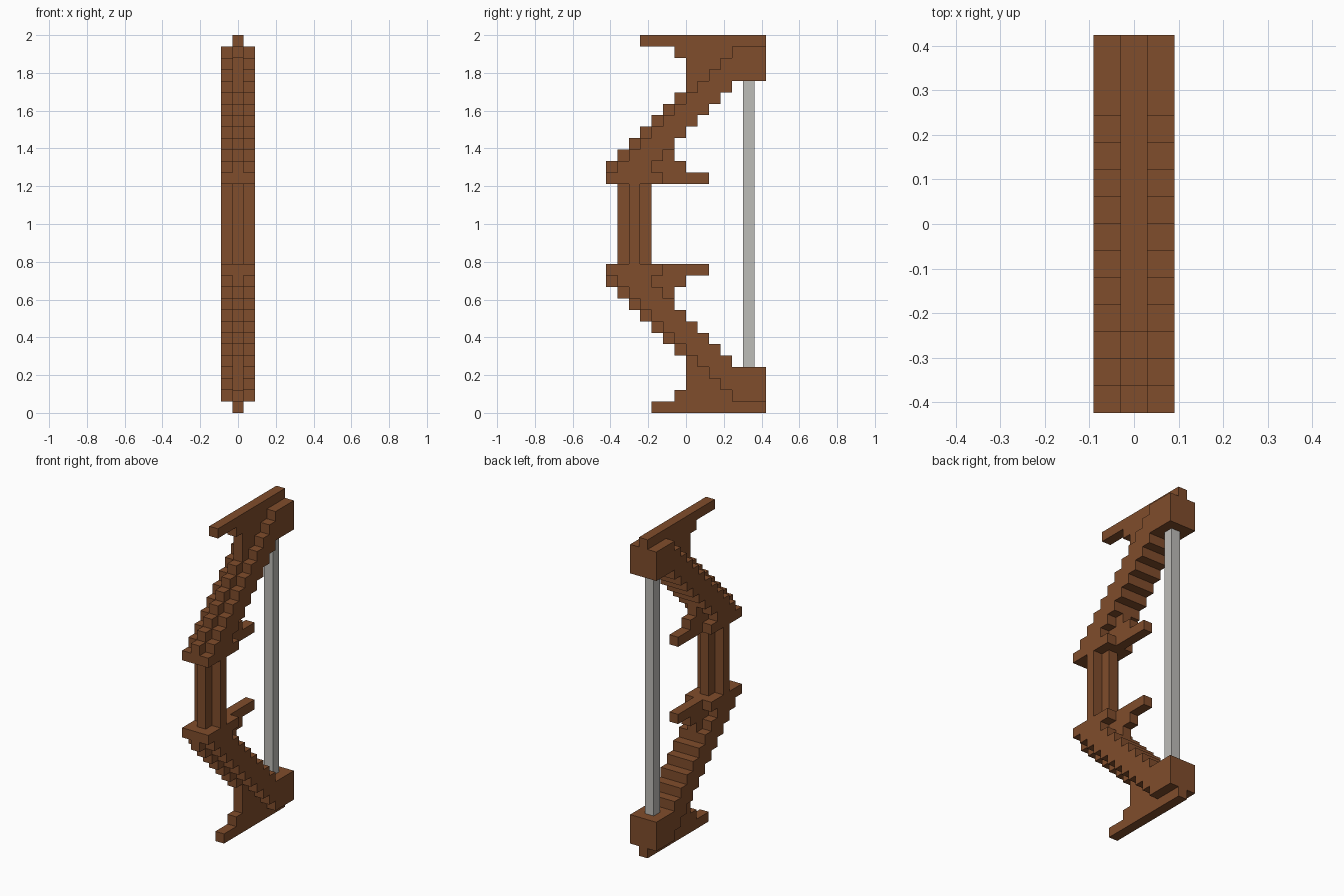
import bpy
import bmesh

if "Cube" in bpy.data.objects:
    bpy.data.objects.remove(bpy.data.objects["Cube"], do_unlink=True)

ROWS = 33            # height of the bow in blocks
U = 2 / ROWS         # size of one block


def make_material(name, rgb):
    mat = bpy.data.materials.new(name)
    mat.use_nodes = True
    color = (*rgb, 1)
    mat.diffuse_color = color
    mat.node_tree.nodes["Principled BSDF"].inputs["Base Color"].default_value = color
    return mat


wood = make_material("brown wood", (0.216, 0.074, 0.025))
cord = make_material("grey cord", (0.515, 0.508, 0.485))


def stepped_outline(spans, base):
    """Trace rows of (start, end) block spans as one closed outline."""
    front, back = [], []
    for i, (start, end) in enumerate(spans):
        for side, y in ((front, start), (back, end)):
            if side and side[-1][0] == y:
                side[-1] = (y, base + i + 1)
            else:
                side += [(y, base + i), (y, base + i + 1)]
    return front + back[::-1]


def plate(name, outline, x0, x1, mat, flip=False):
    """Extrude a (y, z) outline across x; flip mirrors it top to bottom."""
    bm = bmesh.new()
    verts = [bm.verts.new((x0 * U, y * U, (ROWS - z if flip else z) * U))
             for y, z in outline]
    face = bm.faces.new(verts)
    result = bmesh.ops.extrude_face_region(bm, geom=[face])
    moved = [v for v in result["geom"] if isinstance(v, bmesh.types.BMVert)]
    bmesh.ops.translate(bm, verts=moved, vec=((x1 - x0) * U, 0, 0))
    bmesh.ops.recalc_face_normals(bm, faces=bm.faces)
    mesh = bpy.data.meshes.new(name)
    bm.to_mesh(mesh)
    bm.free()
    mesh.materials.append(mat)
    obj = bpy.data.objects.new(name, mesh)
    bpy.context.collection.objects.link(obj)
    return obj


def block(name, y0, y1, z0, z1, x0, x1, mat):
    plate(name, [(y0, z0), (y0, z1), (y1, z1), (y1, z0)], x0, x1, mat)


# Limb rows from the tip towards the grip
core_rows = list(zip([-1, 0, 0, 0, -1, -2, -3, -4, -5, -6, -7, -7],
                     [7, 7, 7, 4, 3, 2, 1, 0, -1, -1, 0, 2]))
cheek_rows = list(zip([4, 3, 2, 1, 0, -1, -2, -3, -4, -5, -6, -7],
                      [7, 7, 7, 4, 3, 2, 1, 0, -1, -2, -3, -2]))
SIDES = (("right", -1.5, -0.5), ("left", 0.5, 1.5))

# Limbs: a central core with a thinner cheek on either side
for limb, tip, flip in (("lower", -3, False), ("upper", -4, True)):
    core = stepped_outline([(tip, 7)] + core_rows, 0)
    plate(f"{limb}_limb_core", core, -0.5, 0.5, wood, flip)
    cheek = stepped_outline(cheek_rows, 1)
    for side, x0, x1 in SIDES:
        plate(f"{limb}_limb_{side}_cheek", cheek, x0, x1, wood, flip)

# Grip with a cross-shaped section
block("grip_core", -6, -3, 13, 20, -0.5, 0.5, wood)
for side, x0, x1 in SIDES:
    block(f"grip_{side}_rib", -5, -4, 13, 20, x0, x1, wood)

# Bowstring
block("bowstring", 5, 6, 4, 29, -0.5, 0.5, cord)
